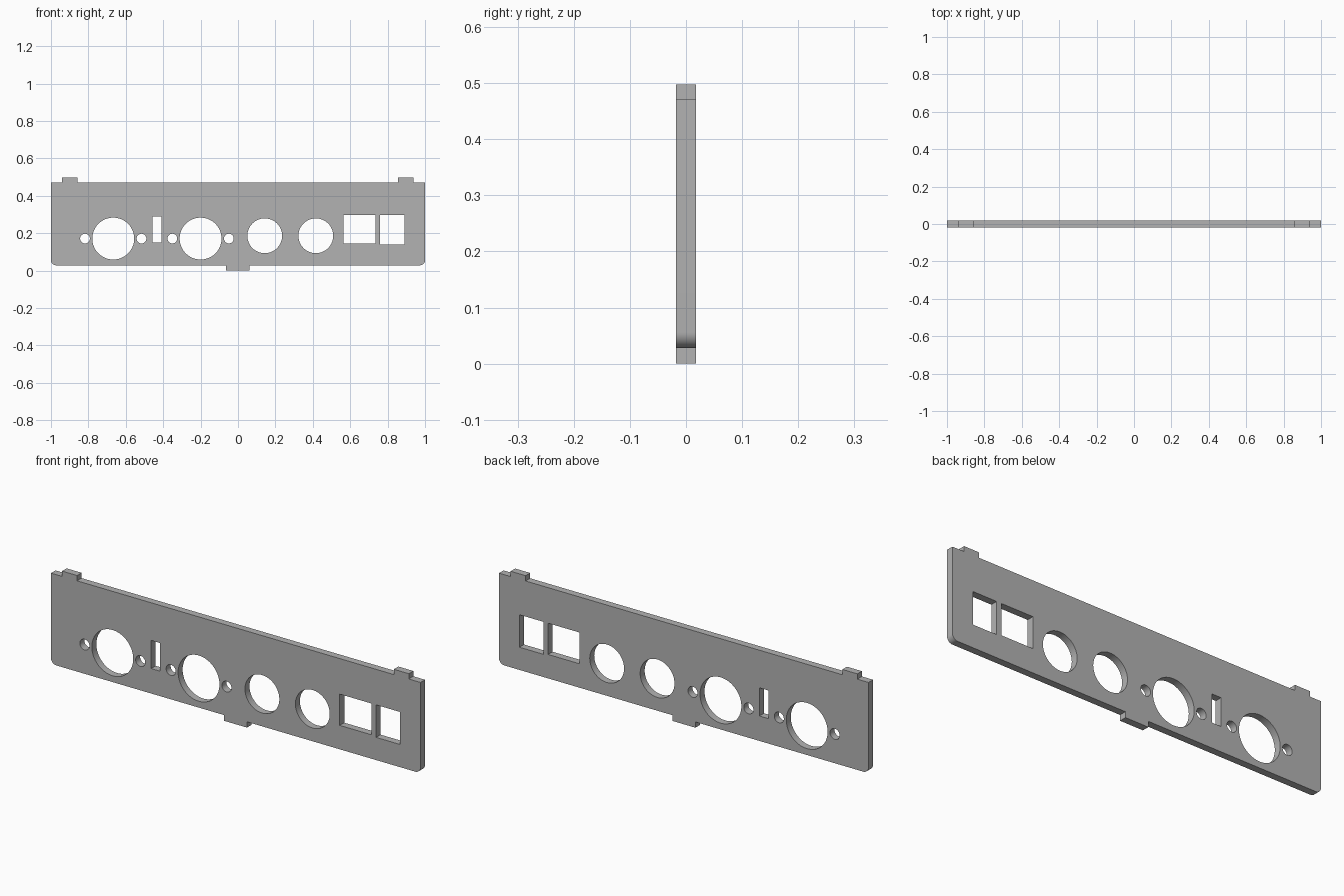
import bpy, bmesh
from math import cos, sin, pi, radians
from mathutils import Matrix

cube = bpy.data.objects.get("Cube")
if cube:
    bpy.data.objects.remove(cube, do_unlink=True)

HALF_DEPTH = 0.0175
BOTTOM, TOP, TAB_TOP = 0.028, 0.472, 0.498
CORNER = 0.028

grey = bpy.data.materials.new("plain grey")
grey.use_nodes = True
colour = (0.45, 0.45, 0.45, 1)
grey.diffuse_color = colour
grey.node_tree.nodes["Principled BSDF"].inputs["Base Color"].default_value = colour


def arc(x, z, r, start, end, steps):
    angles = [radians(start + (end - start) * i / steps) for i in range(steps + 1)]
    return [(x + r * cos(a), z + r * sin(a)) for a in angles]


def circle(x, z, r):
    return arc(x, z, r, 0, 360, 64)[:-1]


def rect(x0, x1, z0, z1):
    return [(x0, z0), (x1, z0), (x1, z1), (x0, z1)]


# Outline: rounded lower corners, one tab below and two tabs above
outline = arc(-1 + CORNER, BOTTOM + CORNER, CORNER, 180, 270, 10)
outline += [(-0.063, BOTTOM), (-0.063, 0), (0.061, 0), (0.061, BOTTOM)]
outline += arc(1 - CORNER, BOTTOM + CORNER, CORNER, 270, 360, 10)
outline.append((1, TOP))
for left, right in ((0.856, 0.937), (-0.94, -0.859)):
    outline += [(right, TOP), (right, TAB_TOP), (left, TAB_TOP), (left, TOP)]
outline.append((-1, TOP))

# Large round openings, each with a screw hole on both sides
holes = []
for x in (-0.667, -0.2):
    holes.append(circle(x, 0.171, 0.112))
    for side in (-1, 1):
        holes.append(circle(x + side * 0.151, 0.171, 0.026))

# Medium round openings
for x in (0.143, 0.416):
    holes.append(circle(x, 0.186, 0.093))

# Narrow slot and two rectangular openings
holes += [rect(-0.458, -0.41, 0.15, 0.288),
          rect(0.563, 0.734, 0.145, 0.298),
          rect(0.76, 0.889, 0.139, 0.298)]

# Filled and extruded profile
profile = bpy.data.curves.new("panel_profile", "CURVE")
profile.dimensions = "2D"
profile.fill_mode = "BOTH"
profile.extrude = HALF_DEPTH
for loop in [outline] + holes:
    spline = profile.splines.new("POLY")
    spline.points.add(len(loop) - 1)
    for point, (x, z) in zip(spline.points, loop):
        point.co = (x, z, 0, 1)
    spline.use_cyclic_u = True
helper = bpy.data.objects.new("panel_profile", profile)
bpy.context.collection.objects.link(helper)
bpy.context.view_layer.update()
depsgraph = bpy.context.evaluated_depsgraph_get()
mesh = bpy.data.meshes.new_from_object(helper.evaluated_get(depsgraph))
bpy.data.objects.remove(helper, do_unlink=True)

# Upright, welded panel mesh
bm = bmesh.new()
bm.from_mesh(mesh)
bmesh.ops.transform(bm, matrix=Matrix.Rotation(pi / 2, 4, "X"), verts=bm.verts)
bmesh.ops.remove_doubles(bm, verts=bm.verts, dist=0.0001)
bmesh.ops.recalc_face_normals(bm, faces=bm.faces)
bm.to_mesh(mesh)
bm.free()
mesh.name = "connector_panel"
mesh.materials.clear()
mesh.materials.append(grey)

panel = bpy.data.objects.new("connector_panel", mesh)
bpy.context.collection.objects.link(panel)
bpy.context.view_layer.objects.active = panel
panel.select_set(True)
bpy.ops.object.shade_smooth_by_angle(angle=radians(30))
